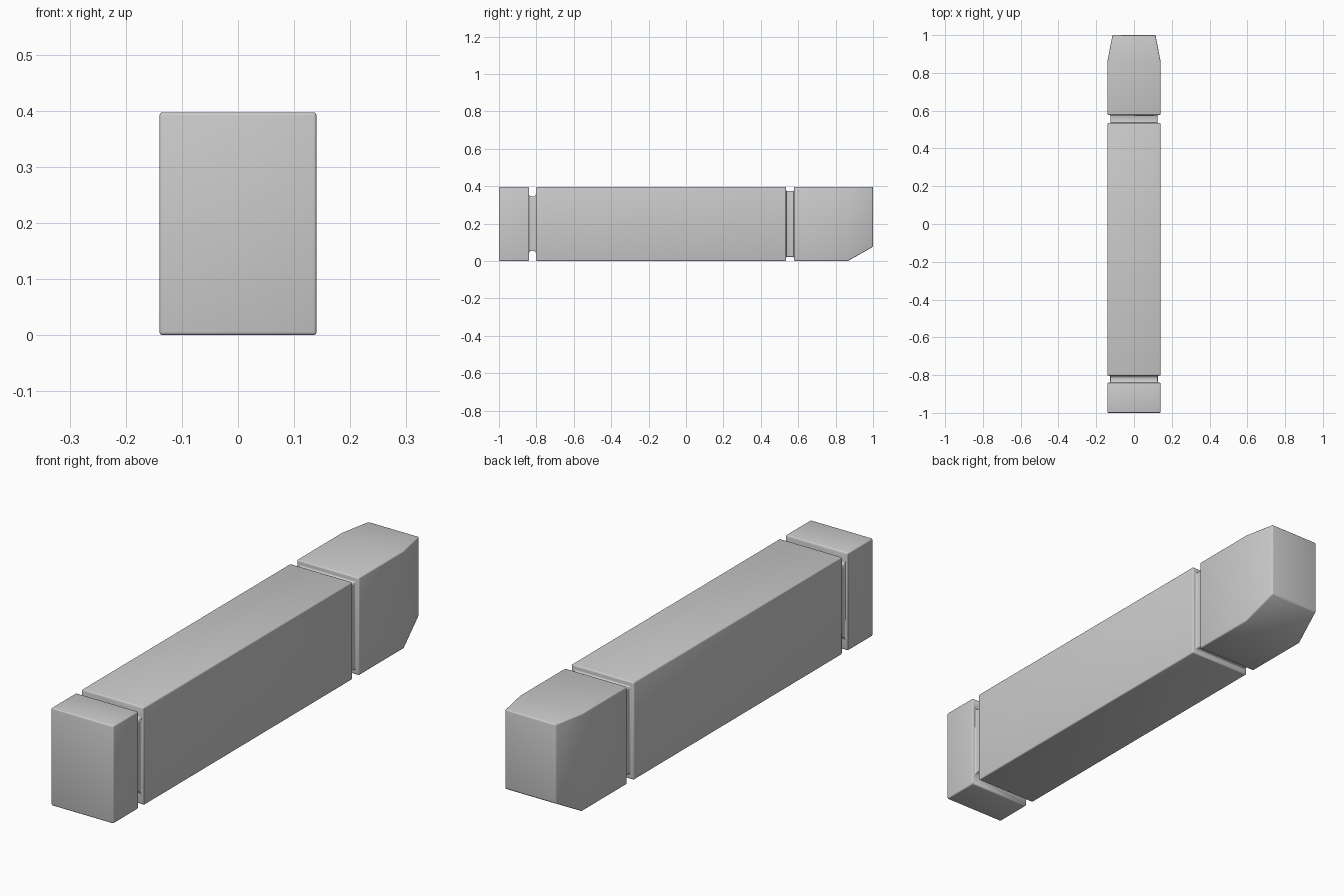
import bpy, bmesh

if "Cube" in bpy.data.objects:
    bpy.data.objects.remove(bpy.data.objects["Cube"])

# Rectangular sections along the bar: y, half width, bottom z, top z
sections = [
    (-1.000, 0.140, 0.000, 0.397),   # end block
    (-0.840, 0.140, 0.000, 0.397),
    (-0.840, 0.127, 0.055, 0.345),   # deep rear groove
    (-0.802, 0.127, 0.055, 0.345),
    (-0.802, 0.140, 0.000, 0.397),   # long middle block
    (0.535, 0.140, 0.000, 0.397),
    (0.535, 0.124, 0.022, 0.375),    # shallow front groove
    (0.577, 0.124, 0.022, 0.375),
    (0.577, 0.140, 0.000, 0.397),    # tapered nose block
    (0.865, 0.140, 0.000, 0.397),
    (1.000, 0.114, 0.076, 0.397),
]

bm = bmesh.new()
rings = [[bm.verts.new((x, y, z)) for x, z in ((-w, lo), (w, lo), (w, hi), (-w, hi))]
         for y, w, lo, hi in sections]
for a, b in zip(rings, rings[1:]):
    for i in range(4):
        j = (i + 1) % 4
        bm.faces.new((a[i], a[j], b[j], b[i]))
bm.faces.new(rings[0])
bm.faces.new(rings[-1])
bmesh.ops.recalc_face_normals(bm, faces=bm.faces)

# Fine rounding on every sharp edge, larger fillets across the rear groove floor
weight = bm.edges.layers.float.new("bevel_weight_edge")
for e in bm.edges:
    if e.calc_face_angle(0) > 0.6:
        e[weight] = 0.4
for r in (rings[2], rings[3]):
    for i, j in ((0, 1), (2, 3)):
        bm.edges.get((r[i], r[j]))[weight] = 1.0

mesh = bpy.data.meshes.new("grooved_bar")
bm.to_mesh(mesh)
bm.free()
bar = bpy.data.objects.new("grooved_bar", mesh)
bpy.context.collection.objects.link(bar)

bevel = bar.modifiers.new("rounding", 'BEVEL')
bevel.limit_method = 'WEIGHT'
bevel.width = 0.014
bevel.segments = 3
bevel.use_clamp_overlap = True

# Smooth shading with crisp edges
bpy.context.view_layer.objects.active = bar
bar.select_set(True)
bpy.ops.object.modifier_apply(modifier=bevel.name)
bpy.ops.object.shade_smooth_by_angle(angle=0.55)
